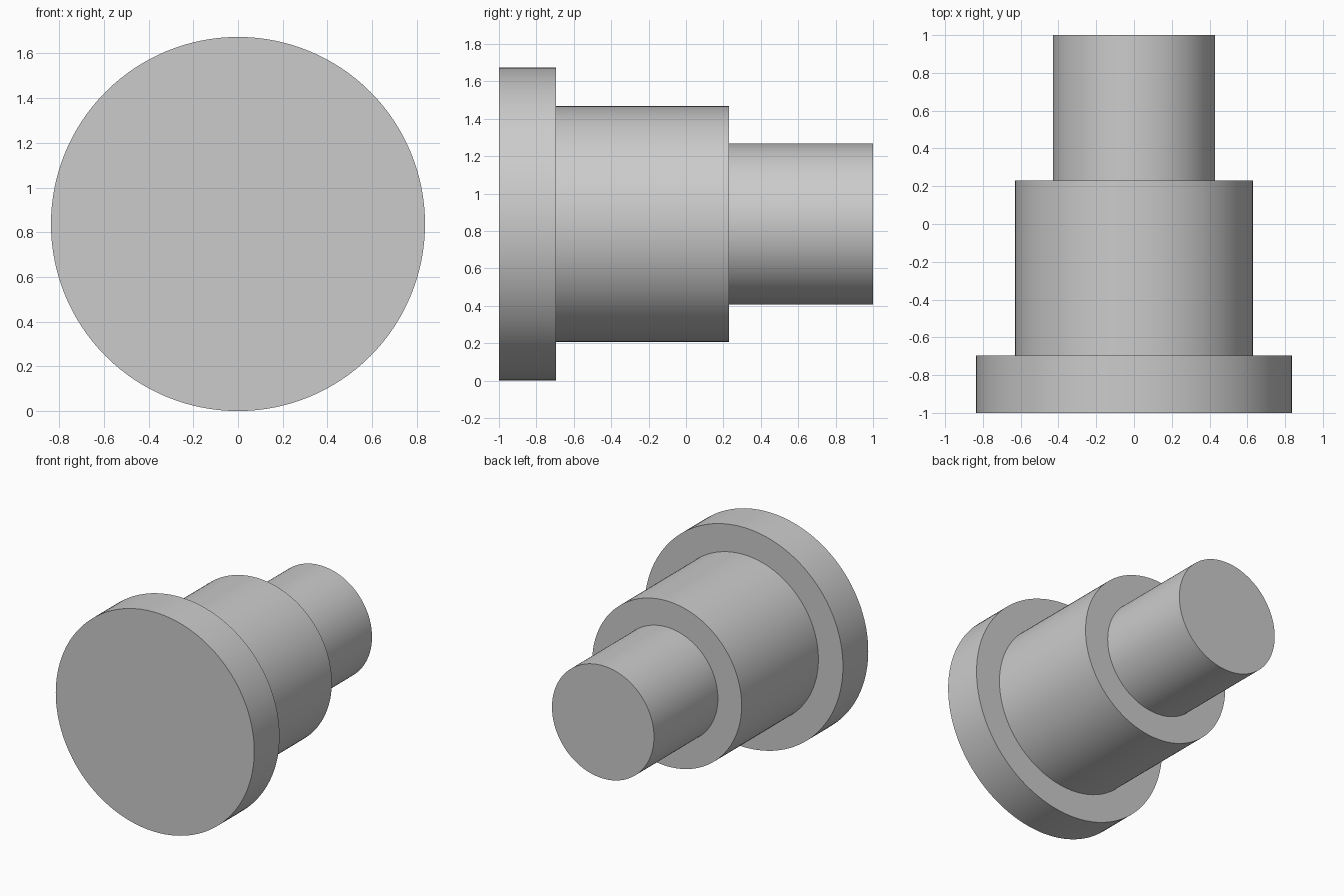
import bpy
import bmesh
from math import cos, sin, tau, radians

cube = bpy.data.objects.get("Cube")
if cube:
    bpy.data.objects.remove(cube, do_unlink=True)

SIDES = 128
AXIS_Z = 0.837

# Plain grey metal
grey = bpy.data.materials.new("plain_grey")
grey.use_nodes = True
colour = (0.6, 0.6, 0.6, 1)
grey.diffuse_color = colour
grey.node_tree.nodes["Principled BSDF"].inputs["Base Color"].default_value = colour

# Stepped profile as (radius, y), from the wide flange to the narrow end
profile = [(0.837, -1), (0.837, -0.695), (0.63, -0.695),
           (0.63, 0.23), (0.43, 0.23), (0.43, 1)]

# Turn the profile around the y axis
bm = bmesh.new()
rings = []
for radius, y in profile:
    rings.append([bm.verts.new((radius * sin(tau * i / SIDES), y,
                                radius * cos(tau * i / SIDES)))
                  for i in range(SIDES)])
for a, b in zip(rings, rings[1:]):
    for i in range(SIDES):
        j = (i + 1) % SIDES
        bm.faces.new((a[i], a[j], b[j], b[i]))

# Flat end caps
bm.faces.new(rings[0])
bm.faces.new(rings[-1])
bmesh.ops.recalc_face_normals(bm, faces=bm.faces)

mesh = bpy.data.meshes.new("stepped_shaft")
bm.to_mesh(mesh)
bm.free()
mesh.materials.append(grey)

shaft = bpy.data.objects.new("stepped_shaft", mesh)
shaft.location.z = AXIS_Z
bpy.context.collection.objects.link(shaft)

# Smooth round walls, crisp steps
bpy.ops.object.select_all(action="DESELECT")
shaft.select_set(True)
bpy.context.view_layer.objects.active = shaft
bpy.ops.object.shade_smooth_by_angle(angle=radians(30))
